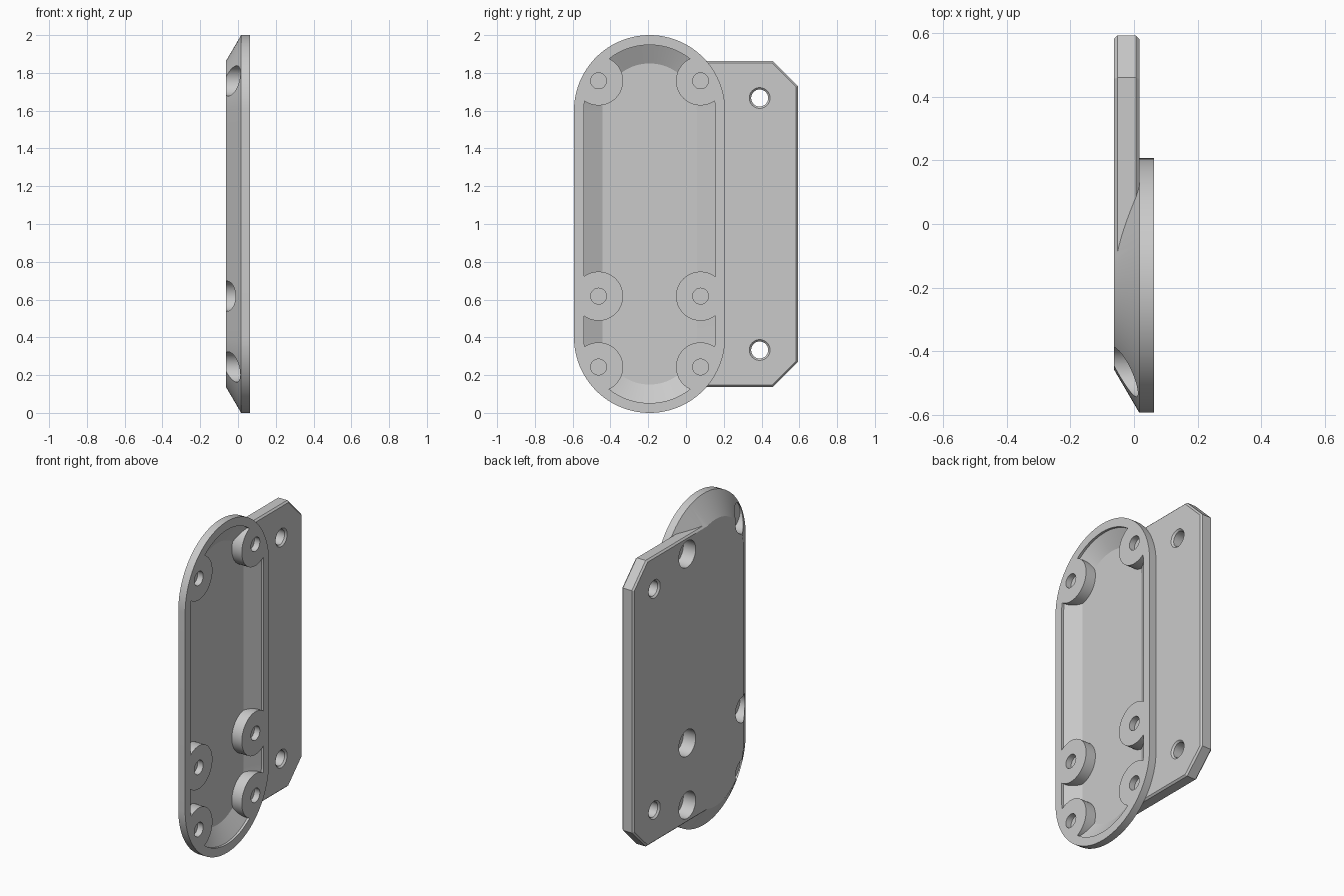
import bpy, bmesh
from math import sin, cos, pi

cube = bpy.data.objects.get("Cube")
if cube:
    bpy.data.objects.remove(cube)

grey = bpy.data.materials.new("plain grey")
grey.use_nodes = True
GREY = (0.59, 0.59, 0.59, 1)
grey.diffuse_color = GREY
grey.node_tree.nodes["Principled BSDF"].inputs["Base Color"].default_value = GREY

MID_Y = -0.193                            # centre line of the rounded tray
BACK, STEP, RIM = -0.0625, 0.0165, 0.0625  # main depths along x


def to_object(bm, name):
    bmesh.ops.recalc_face_normals(bm, faces=bm.faces)
    mesh = bpy.data.meshes.new(name)
    bm.to_mesh(mesh)
    bm.free()
    mesh.materials.append(grey)
    obj = bpy.data.objects.new(name, mesh)
    bpy.context.collection.objects.link(obj)
    return obj


def loft(name, y, z, levels, half=0.0, steps=48):
    """Stack of (x, radius) outlines: a circle, or a slot shape if half > 0."""
    bm = bmesh.new()
    rings = []
    for x, r in levels:
        ring = []
        for end in (0, 1):
            shift = half if end == 0 else -half
            count = steps + 1 if half else steps
            for i in range(count):
                a = pi * (end + i / steps)
                ring.append(bm.verts.new((x, y + r * cos(a), z + shift + r * sin(a))))
        rings.append(ring)
    for low, high in zip(rings, rings[1:]):
        n = len(low)
        for i in range(n):
            j = (i + 1) % n
            bm.faces.new((low[i], low[j], high[j], high[i]))
    bm.faces.new(rings[0])
    bm.faces.new(rings[-1])
    return to_object(bm, name)


def combine(target, tool, operation):
    mod = target.modifiers.new(operation.lower(), 'BOOLEAN')
    mod.operation = operation
    mod.solver = 'EXACT'
    mod.object = tool
    bpy.context.view_layer.objects.active = target
    bpy.ops.object.modifier_apply(modifier=mod.name)
    bpy.data.objects.remove(tool)


# Rounded tray with a sloping back edge
tray = loft("mounting_tray", MID_Y, 1, [(BACK, 0.265), (STEP, 0.4), (RIM, 0.4)], half=0.6)

# Side plate with clipped corners and a fine chamfer on its rims
bm = bmesh.new()
outline = [(MID_Y, 0.863), (0.46, 0.863), (0.592, 0.731)]
outline += [(y, -z) for y, z in reversed(outline)]
face = bm.faces.new([bm.verts.new((BACK, y, 1 + z)) for y, z in outline])
side = bmesh.ops.extrude_face_region(bm, geom=[face])
for v in side["geom"]:
    if isinstance(v, bmesh.types.BMVert):
        v.co.x = STEP
rims = [e for e in bm.edges if abs(e.verts[0].co.x - e.verts[1].co.x) < 0.001]
bmesh.ops.bevel(bm, geom=rims, offset=0.01, segments=1, affect='EDGES')
combine(tray, to_object(bm, "side_plate"), 'UNION')

# Shallow hollow of the tray, leaving the round screw bosses standing
hollow = loft("hollow_cutter", MID_Y, 1,
              [(-0.004, 0.25), (0.048, 0.348), (0.1, 0.348)], half=0.6)
spots = [(MID_Y + s * 0.27, z) for s in (-1, 1) for z in (0.243, 0.618, 1.758)]
for y, z in spots:
    combine(hollow, loft("boss", y, z, [(-0.2, 0.13), (0.2, 0.13)]), 'DIFFERENCE')
combine(tray, hollow, 'DIFFERENCE')

# Screw holes in the bosses, with wide recesses from the back
for y, z in spots:
    combine(tray, loft("screw_hole", y, z, [(0.026, 0.042), (0.1, 0.042)], steps=20), 'DIFFERENCE')
    combine(tray, loft("back_recess", y, z, [(-0.1, 0.08), (0.02, 0.08)], steps=24), 'DIFFERENCE')

# Through holes in the side plate, chamfered on both faces
for z in (0.333, 1.667):
    levels = [(BACK - 0.01, 0.065), (BACK + 0.01, 0.045),
              (STEP - 0.01, 0.045), (STEP + 0.01, 0.065)]
    combine(tray, loft("plate_hole", 0.39, z, levels, steps=24), 'DIFFERENCE')

# Smooth curved walls, keep the machined edges crisp
bpy.ops.object.select_all(action='DESELECT')
tray.select_set(True)
bpy.context.view_layer.objects.active = tray
bpy.ops.object.shade_smooth_by_angle(angle=0.4)
